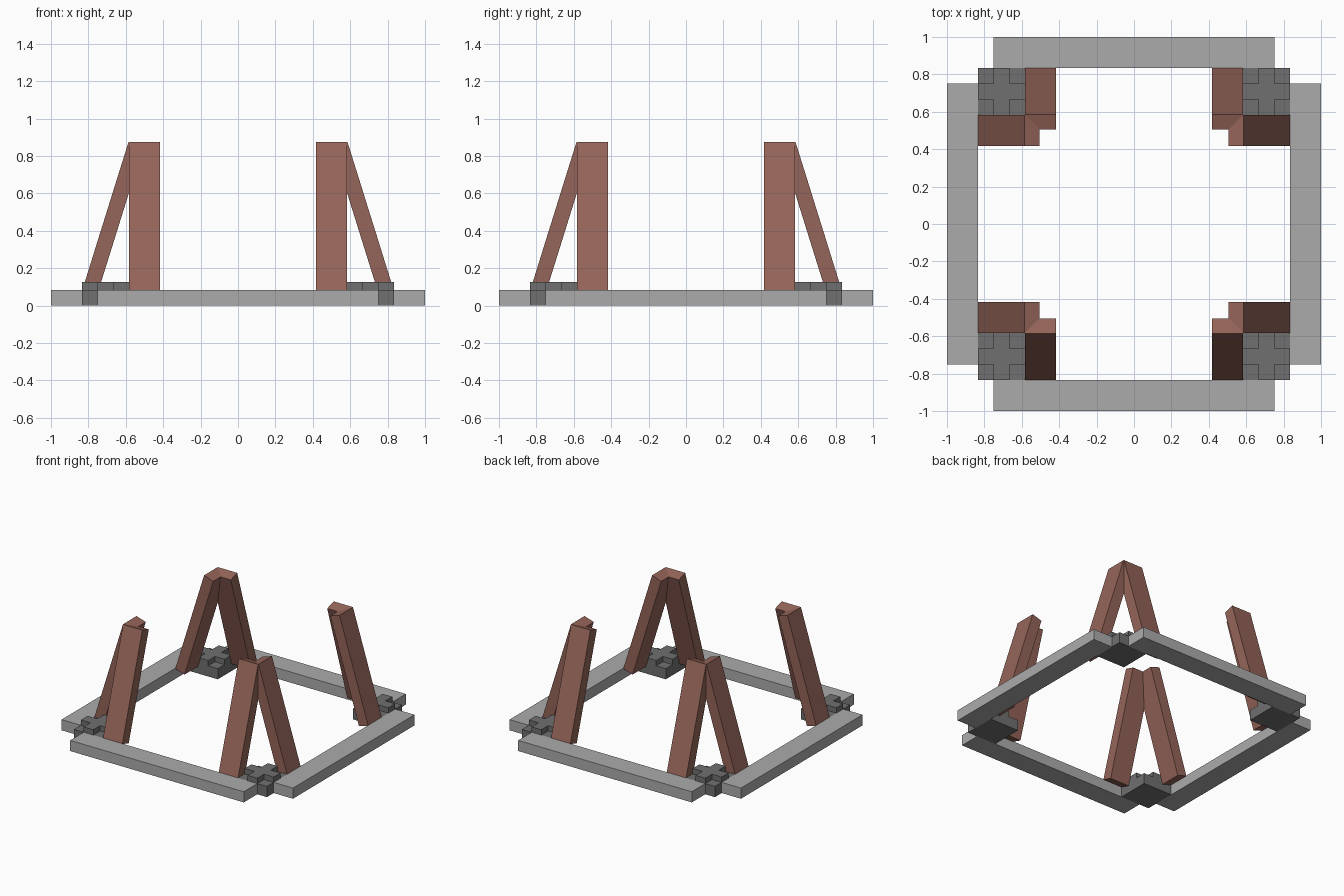
import bpy, bmesh, math
from mathutils import Matrix, Vector

if "Cube" in bpy.data.objects:
    bpy.data.objects.remove(bpy.data.objects["Cube"])

PX = 1 / 12          # base grid unit


def material(name, rgb):
    m = bpy.data.materials.new(name)
    m.diffuse_color = (*rgb, 1)
    m.use_nodes = True
    m.node_tree.nodes["Principled BSDF"].inputs["Base Color"].default_value = m.diffuse_color
    return m


RAIL = material("light_grey", (0.41, 0.41, 0.41))
BLOCK = material("dark_grey", (0.16, 0.16, 0.16))
WOOD = material("brown_wood", (0.30, 0.128, 0.10))


def extrude(bm, pts, vec):
    """Closed prism from an outline and an extrusion vector."""
    face = bm.faces.new([bm.verts.new(p) for p in pts])
    new = bmesh.ops.extrude_face_region(bm, geom=[face], use_keep_orig=True)["geom"]
    verts = [g for g in new if isinstance(g, bmesh.types.BMVert)]
    bmesh.ops.translate(bm, verts=verts, vec=vec)


def finish(bm, name, mat):
    bmesh.ops.recalc_face_normals(bm, faces=bm.faces)
    me = bpy.data.meshes.new(name)
    bm.to_mesh(me)
    bm.free()
    me.materials.append(mat)
    ob = bpy.data.objects.new(name, me)
    bpy.context.collection.objects.link(ob)
    return ob


def prism(name, pts, vec, mat):
    bm = bmesh.new()
    extrude(bm, pts, vec)
    return finish(bm, name, mat)


def corner_block(name):
    # Square base with a raised plus shape on top, as one closed solid
    bm = bmesh.new()
    g = [(7 + i) * PX for i in range(4)]
    v = [[bm.verts.new((x, y, 0)) for y in g] for x in g]
    cells = {(i, j): bm.faces.new((v[i][j], v[i + 1][j], v[i + 1][j + 1], v[i][j + 1]))
             for i in range(3) for j in range(3)}
    plus = [f for (i, j), f in cells.items() if i == 1 or j == 1]

    def raise_faces(faces, h, keep):
        res = bmesh.ops.extrude_face_region(bm, geom=faces, use_keep_orig=keep)["geom"]
        bmesh.ops.translate(bm, verts=[e for e in res if isinstance(e, bmesh.types.BMVert)],
                            vec=(0, 0, h))
        return [e for e in res if isinstance(e, bmesh.types.BMFace)]

    tops = raise_faces(list(cells.values()), PX, True)
    mid = 8.5 * PX
    plus = [f for f in tops if min(abs(f.calc_center_median().x - mid),
                                   abs(f.calc_center_median().y - mid)) < 0.01]
    raise_faces(plus, PX / 2, False)
    return finish(bm, name, BLOCK)


# Leaning leg profile: a tilted rectangle in the (outward, up) plane
tilt = math.atan2(0.248, 0.795)
along = Vector((-math.sin(tilt), math.cos(tilt))) * 10 * PX
across = Vector((-math.cos(tilt), -math.sin(tilt))) * PX
foot = Vector((10 * PX, 0.08))
profile = [foot, foot + across, foot + across + along, foot + along]

for k, side in enumerate(("back", "left", "front", "right")):
    turn = Matrix.Rotation(k * math.pi / 2, 4, "Z")
    # Base rail along this side
    rail = prism(side + "_rail",
                 [(-0.75, 10 * PX, 0), (0.75, 10 * PX, 0), (0.75, 1, 0), (-0.75, 1, 0)],
                 (0, 0, PX), RAIL)
    # Corner block and its pair of legs
    corner = ("back_right", "back_left", "front_left", "front_right")[k]
    block = corner_block(corner + "_block")
    leg_a = prism(corner + "_leg_a", [(5 * PX, p.x, p.y) for p in profile],
                  (2 * PX, 0, 0), WOOD)
    leg_b = prism(corner + "_leg_b", [(p.x, 5 * PX, p.y) for p in profile],
                  (0, 2 * PX, 0), WOOD)
    for ob in (rail, block, leg_a, leg_b):
        ob.data.transform(turn)
